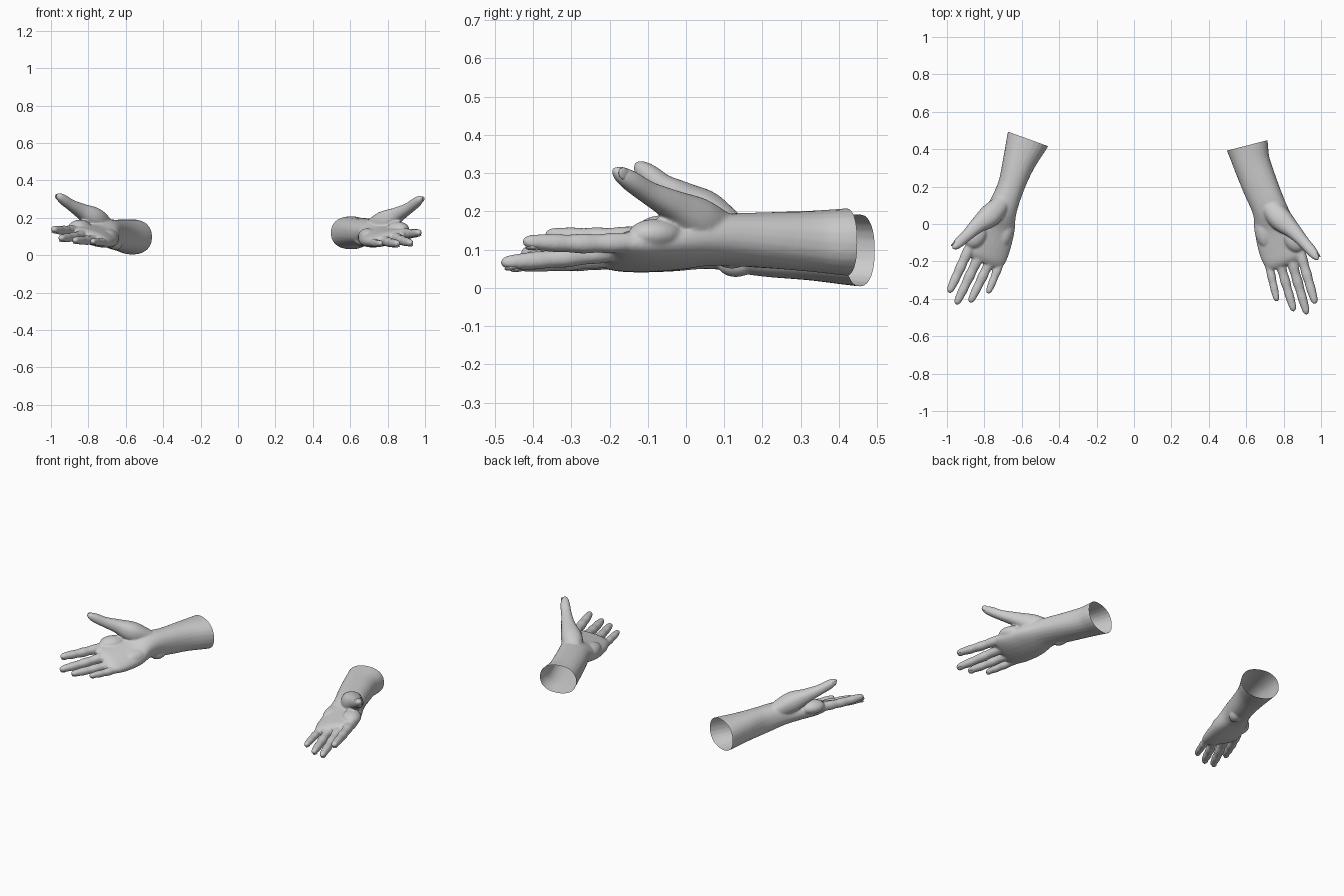
import bpy, bmesh, math
from mathutils import Vector, Matrix

cube = bpy.data.objects.get("Cube")
if cube:
    bpy.data.objects.remove(cube)


def material(name, rgb):
    mat = bpy.data.materials.new(name)
    mat.use_nodes = True
    mat.diffuse_color = (*rgb, 1)
    mat.node_tree.nodes["Principled BSDF"].inputs["Base Color"].default_value = (*rgb, 1)
    return mat


SKIN = material("pale grey skin", (0.6, 0.6, 0.6))
UP = Vector((0, 0, 1))
SIDES = 24


def resample(stations, steps=6):
    """Catmull-Rom interpolation of stations, whatever their length."""
    pts = [Vector(s) for s in stations]
    pts = [2 * pts[0] - pts[1]] + pts + [2 * pts[-1] - pts[-2]]
    out = []
    for a, b, c, d in zip(pts, pts[1:], pts[2:], pts[3:]):
        for i in range(steps):
            t = i / steps
            out.append(0.5 * (2 * b + (c - a) * t + (2 * a - 5 * b + 4 * c - d) * t ** 2
                              + (3 * b - a - 3 * c + d) * t ** 3))
    return out + [pts[-2]]


def frame(tangent, roll=0):
    """Outward and upward axes across a limb, turned by roll."""
    u = UP.cross(tangent).normalized()
    v = tangent.cross(u).normalized()
    return (u * math.cos(roll) + v * math.sin(roll),
            v * math.cos(roll) - u * math.sin(roll))


def squared(value):
    return math.copysign(abs(value) ** 0.88, value)


def loft(bm, stations):
    """Closed tube through (x, y, z, half width, half height, roll)."""
    rows = resample(stations)
    rings = []
    for i, row in enumerate(rows):
        ahead, behind = rows[min(i + 1, len(rows) - 1)], rows[max(i - 1, 0)]
        tangent = (Vector(ahead[:3]) - Vector(behind[:3])).normalized()
        u, v = frame(tangent, row[5])
        ring = []
        for k in range(SIDES):
            a = math.tau * k / SIDES
            offset = u * squared(math.cos(a)) * max(row[3], .002) \
                + v * squared(math.sin(a)) * max(row[4], .002)
            ring.append(bm.verts.new(Vector(row[:3]) + offset))
        rings.append(ring)
    for r, s in zip(rings, rings[1:]):
        for k in range(SIDES):
            n = (k + 1) % SIDES
            bm.faces.new((r[k], r[n], s[n], s[k]))
    bm.faces.new(rings[0][::-1])
    bm.faces.new(rings[-1])


def mound(bm, centre, size, turn=0):
    """Soft ellipsoid pad of flesh or bone."""
    mat = Matrix.Translation(centre) @ Matrix.Rotation(turn, 4, 'Z') @ Matrix.Diagonal((*size, 1))
    bmesh.ops.create_uvsphere(bm, u_segments=24, v_segments=14, radius=1, matrix=mat)


# Thickness along a finger: share of length, share of radius
FINGER = [(-.12, 1), (.1, 1.08), (.25, .97), (.4, 1.05), (.55, .92), (.68, .95),
          (.82, .84), (.92, .72), (.975, .48), (1, .1)]


def finger(bm, root, tip, radius):
    root, tip = Vector(root), Vector(tip)
    rows = []
    for t, r in FINGER:
        p = root.lerp(tip, t) - UP * .016 * t * (1 - t)
        rows.append((*p, radius * r, radius * r * .95, .2))
    loft(bm, rows)


def nail(bm, tip, back, radius, dorsal):
    """Thin nail plate set on the back of a fingertip."""
    tip, back = Vector(tip), Vector(back)
    along = (tip - back).normalized()
    out = (dorsal - along * dorsal.dot(along)).normalized()
    rot = Matrix((along.cross(out), along, out)).transposed().to_4x4()
    place = Matrix.Translation(tip - along * .027 + out * radius * .68)
    bmesh.ops.create_uvsphere(bm, u_segments=16, v_segments=10, radius=1,
                              matrix=place @ rot @ Matrix.Diagonal((radius * .55, .019, .005, 1)))


def finish(name, bm, side):
    """Store a part, mirrored to its own side."""
    if side < 0:
        bmesh.ops.scale(bm, vec=(-1, 1, 1), verts=bm.verts)
        bmesh.ops.reverse_faces(bm, faces=bm.faces)
    mesh = bpy.data.meshes.new(name)
    bm.to_mesh(mesh)
    bm.free()
    mesh.materials.clear()
    mesh.materials.append(SKIN)
    mesh.shade_smooth()
    obj = bpy.data.objects.new(name, mesh)
    bpy.context.scene.collection.objects.link(obj)
    return obj


def build_hand(name, side, arm, fingers, thumb, mounds, cut, normal):
    bm = bmesh.new()
    loft(bm, arm)
    for root, tip, radius in fingers:
        finger(bm, root, tip, radius)
    loft(bm, [(x, y, z, r, r * .95, 0) for x, y, z, r in thumb])
    for centre, size, turn in mounds:
        mound(bm, centre, size, turn)

    # Fuse the parts into one skin
    rough = finish(name + "_rough", bm, 1)
    fuse = rough.modifiers.new("fuse", 'REMESH')
    fuse.mode = 'VOXEL'
    fuse.voxel_size = .0055
    relax = rough.modifiers.new("relax", 'SMOOTH')
    relax.factor = .5
    relax.iterations = 7
    depsgraph = bpy.context.evaluated_depsgraph_get()
    fused = bpy.data.meshes.new_from_object(rough.evaluated_get(depsgraph))
    bpy.data.objects.remove(rough)

    # Open the sleeve end of the forearm
    bm = bmesh.new()
    bm.from_mesh(fused)
    bpy.data.meshes.remove(fused)
    bmesh.ops.bisect_plane(bm, geom=bm.verts[:] + bm.edges[:] + bm.faces[:],
                           plane_co=cut, plane_no=normal, clear_outer=True)
    finish(name, bm, side)

    # Nails on the backs of the fingers and thumb
    bm = bmesh.new()
    for root, tip, radius in fingers:
        nail(bm, tip, root, radius, Vector((.2, 0, -1)))
    nail(bm, thumb[-1][:3], thumb[-4][:3], thumb[-3][3], Vector((.8, .5, 0)))
    finish(name + "_nails", bm, side)


# Hand on the +x side
arm = [(.58, .5, .12, .116, .092, 0), (.605, .42, .12, .112, .088, 0),
       (.628, .33, .122, .1, .08, 0), (.676, .2, .125, .096, .072, .1),
       (.725, .08, .125, .094, .064, .2), (.755, -.02, .105, .115, .052, .25),
       (.785, -.12, .095, .124, .045, .22), (.808, -.185, .094, .118, .036, .22),
       (.82, -.215, .093, .095, .02, .22)]
fingers = [((.715, -.19, .072), (.765, -.415, .064), .022),
           ((.778, -.2, .08), (.856, -.468, .062), .025),
           ((.842, -.195, .095), (.926, -.485, .066), .026),
           ((.893, -.165, .118), (.97, -.428, .122), .026)]
thumb = [(.72, .1, .145, .05), (.785, .025, .178, .062), (.855, -.04, .218, .042),
         (.91, -.1, .25, .031), (.95, -.145, .28, .028), (.973, -.175, .3, .02),
         (.985, -.192, .312, .004)]
mounds = [((.695, -.03, .1), (.052, .1, .045), .15),
          ((.855, -.08, .14), (.055, .075, .04), .5),
          ((.66, .12, .085), (.035, .05, .035), .4)]
build_hand("left_hand", 1, arm, fingers, thumb, mounds, (.605, .42, .12), (-.25, .97, 0))

# Hand on the -x side, laid out mirrored
arm = [(.53, .55, .095, .118, .097, 0), (.567, .455, .098, .114, .094, 0),
       (.615, .33, .105, .088, .086, 0), (.658, .2, .11, .072, .08, .1),
       (.705, .08, .12, .08, .07, .25), (.74, -.02, .105, .108, .052, .32),
       (.775, -.12, .098, .118, .045, .3), (.797, -.175, .099, .115, .036, .3),
       (.81, -.205, .099, .092, .02, .3)]
fingers = [((.703, -.175, .072), (.782, -.373, .076), .022),
           ((.765, -.19, .085), (.878, -.421, .082), .025),
           ((.832, -.18, .108), (.952, -.431, .092), .026),
           ((.888, -.145, .134), (.99, -.368, .14), .026)]
thumb = [(.7, .12, .15, .045), (.77, .045, .198, .06), (.84, -.01, .238, .042),
         (.892, -.06, .268, .031), (.932, -.096, .296, .028), (.956, -.12, .315, .02),
         (.968, -.133, .326, .004)]
mounds = [((.69, -.03, .095), (.05, .1, .046), .2),
          ((.845, -.06, .15), (.055, .075, .04), .55),
          ((.655, .13, .062), (.036, .05, .034), .4)]
build_hand("right_hand", -1, arm, fingers, thumb, mounds, (.567, .455, .1), (-.34, .94, 0))
